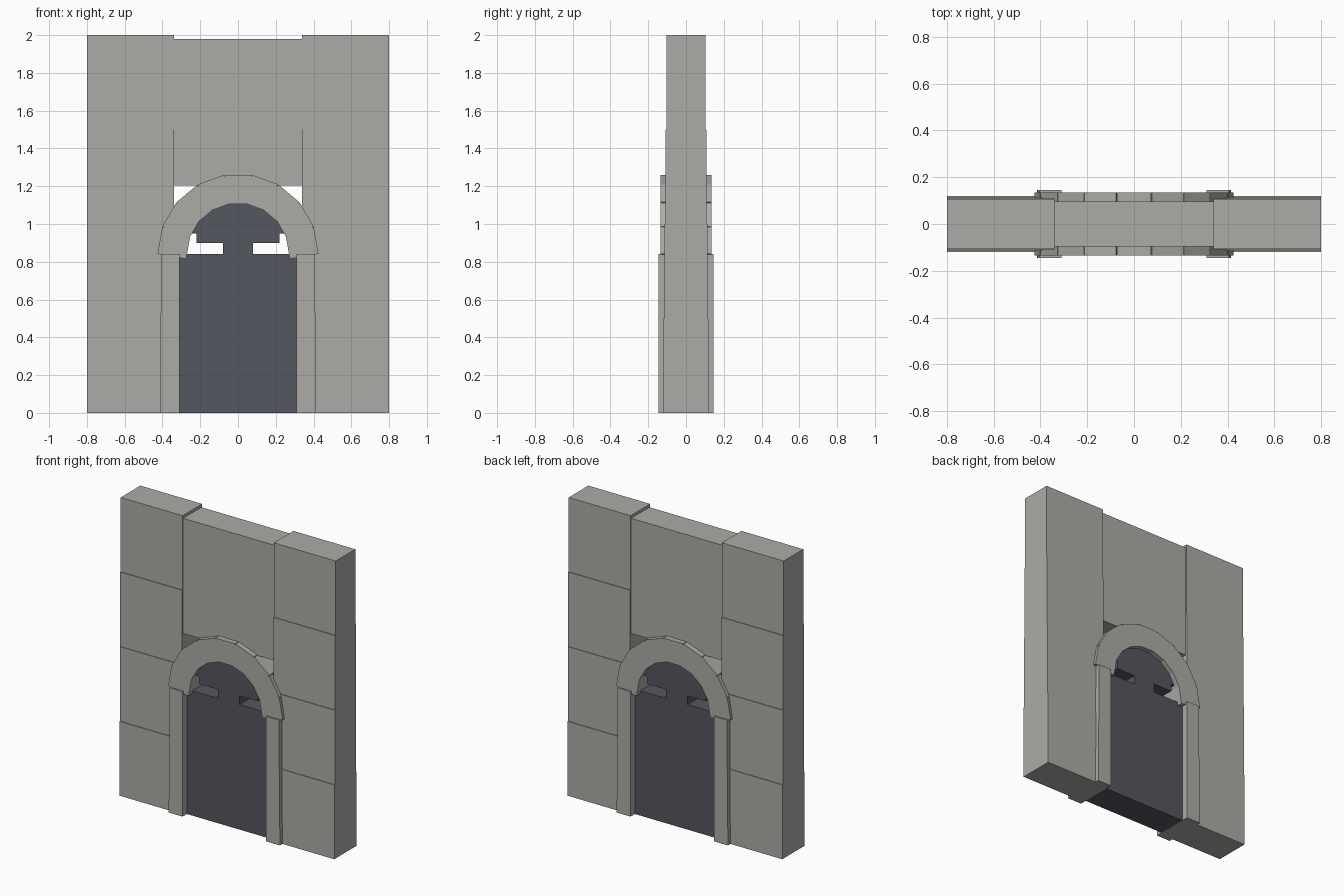
import bpy, bmesh, math
from mathutils import Matrix

if "Cube" in bpy.data.objects:
    bpy.data.objects.remove(bpy.data.objects["Cube"])


def material(name, rgb):
    m = bpy.data.materials.new(name)
    m.diffuse_color = (*rgb, 1)
    m.use_nodes = True
    m.node_tree.nodes["Principled BSDF"].inputs["Base Color"].default_value = m.diffuse_color
    return m


STONE = material("grey_stone", (0.42, 0.41, 0.385))
DARK = material("dark_slate", (0.09, 0.095, 0.115))


def finish(name, bm, mat):
    bmesh.ops.recalc_face_normals(bm, faces=bm.faces)
    me = bpy.data.meshes.new(name)
    bm.to_mesh(me)
    bm.free()
    me.materials.append(mat)
    ob = bpy.data.objects.new(name, me)
    bpy.context.collection.objects.link(ob)
    return ob


def prism(name, pts, half_y, mat):
    """Extrude an x/z outline symmetrically through y."""
    bm = bmesh.new()
    f = bm.faces.new([bm.verts.new((x, -half_y, z)) for x, z in pts])
    r = bmesh.ops.extrude_face_region(bm, geom=[f])
    for v in r["geom"]:
        if isinstance(v, bmesh.types.BMVert):
            v.co.y = half_y
    return finish(name, bm, mat)


def box(name, x0, x1, z0, z1, half_y, mat):
    return prism(name, [(x0, z0), (x1, z0), (x1, z1), (x0, z1)], half_y, mat)


SPRING = 0.84
for s, side in ((-1, "left"), (1, "right")):
    # stacked wall blocks, each a little thinner than the one below
    for i in range(4):
        a, b = sorted((s * 0.34, s * 0.8))
        box(f"{side}_wall_block_{i + 1}", a, b, i * 0.5, (i + 1) * 0.5,
            0.119 - 0.005 * i, STONE)
    # door jamb, slightly tapered on its outer edge
    prism(f"{side}_jamb",
          [(s * 0.31, 0), (s * 0.414, 0), (s * 0.406, SPRING), (s * 0.31, SPRING)],
          0.146, STONE)

# wall panel above the arch
box("upper_wall_panel", -0.34, 0.34, 1.205, 1.98, 0.097, STONE)

# nine straight arch stones set around a half circle
for k in range(9):
    ang = math.radians(10 + 20 * k)
    rad, tan = (math.cos(ang), math.sin(ang)), (-math.sin(ang), math.cos(ang))
    pts = [(r * rad[0] + t * tan[0], SPRING + r * rad[1] + t * tan[1])
           for r, t in ((0.266, -0.072), (0.42, -0.072), (0.42, 0.072), (0.266, 0.072))]
    prism(f"arch_stone_{k + 1}", pts, 0.134, STONE)

# dark door with a notched, rounded infill above it
box("door_panel", -0.31, 0.31, 0, SPRING, 0.1, DARK)
R = 0.31
a0 = math.asin((0.95 - SPRING) / R)
arc = [(R * math.cos(a0 + (math.pi - 2 * a0) * i / 10),
        SPRING + R * math.sin(a0 + (math.pi - 2 * a0) * i / 10)) for i in range(11)]
prism("door_head", arc + [(-0.22, 0.95), (-0.22, 0.9), (-0.08, 0.9), (-0.08, SPRING),
                          (0.08, SPRING), (0.08, 0.9), (0.22, 0.9), (0.22, 0.95)],
      0.1, DARK)
